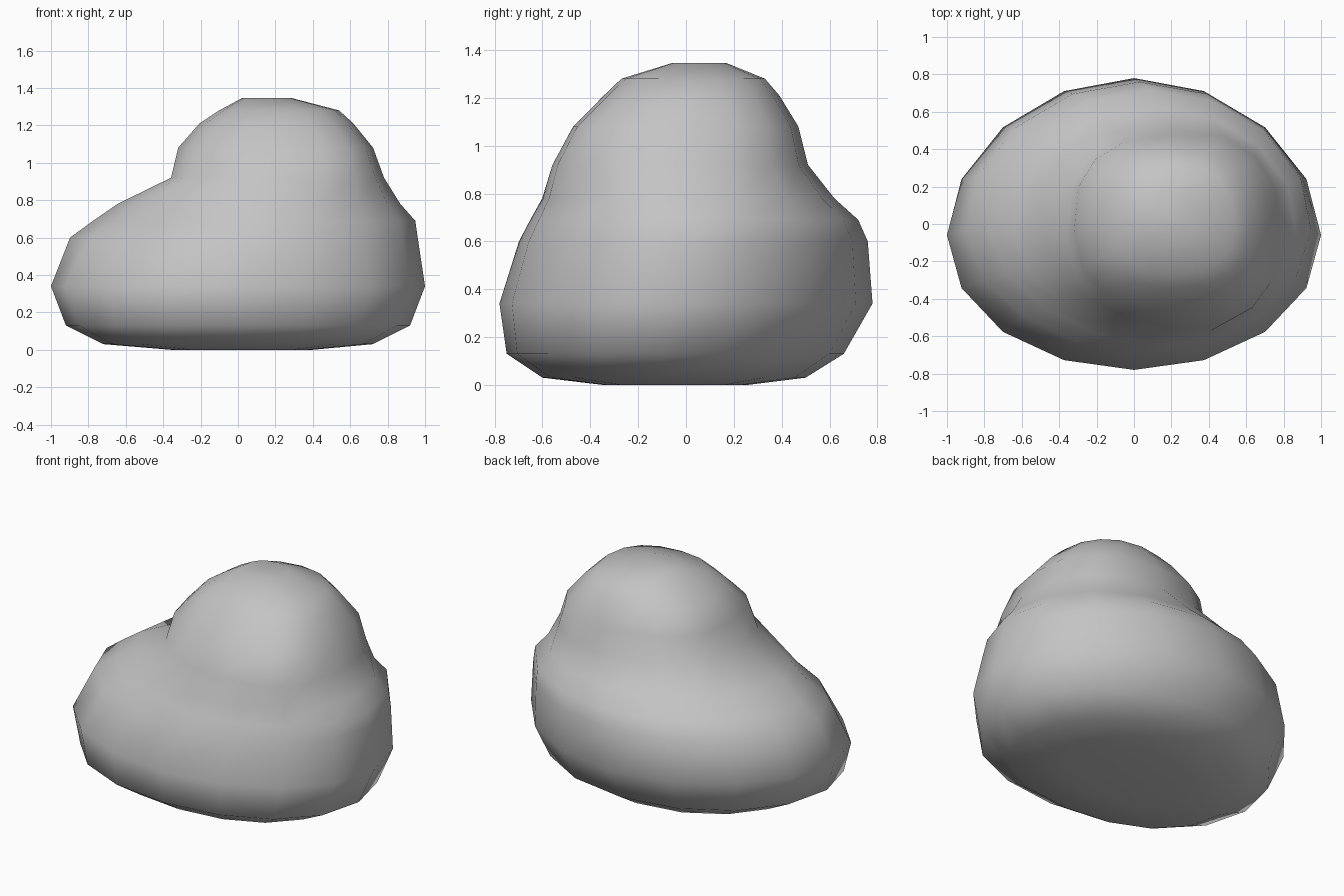
import bpy, bmesh
from math import cos, sin, pi, radians, copysign

cube = bpy.data.objects.get("Cube")
if cube:
    bpy.data.objects.remove(cube, do_unlink=True)

SIDES = 16

# Cross-sections: height, left/right x limits, front/back y limits, squareness, dip
RINGS = [
    (0.00, -0.36, 0.40, -0.35, 0.26, 2, 0),
    (0.03, -0.72, 0.72, -0.60, 0.50, 2.1, 0),
    (0.13, -0.92, 0.92, -0.75, 0.66, 2.05, 0),
    (0.34, -1.00, 1.00, -0.78, 0.78, 1.95, 0),
    (0.60, -0.91, 0.97, -0.72, 0.76, 2, 0.06),
    (0.69, -0.79, 0.96, -0.68, 0.72, 2, 0.08),
    (0.78, -0.66, 0.88, -0.63, 0.62, 2.1, 0.08),
    (0.92, -0.37, 0.79, -0.58, 0.51, 2.5, 0.06),
    (1.08, -0.33, 0.73, -0.49, 0.47, 2.65, 0.05),
    (1.21, -0.21, 0.62, -0.35, 0.39, 2.4, 0.02),
    (1.28, -0.10, 0.54, -0.27, 0.33, 2.3, 0),
    (1.345, 0.02, 0.29, -0.06, 0.17, 2.2, 0),
]

# Grey stone colour
stone = bpy.data.materials.new("stone_grey")
stone.use_nodes = True
colour = (0.55, 0.55, 0.55, 1)
stone.diffuse_color = colour
shader = stone.node_tree.nodes["Principled BSDF"]
shader.inputs["Base Color"].default_value = colour
shader.inputs["Roughness"].default_value = 0.9


def rounded(value, squareness):
    return copysign(abs(value) ** (2 / squareness), value)


def lobe(angle, centre):
    """Smooth weight around one compass direction."""
    return max(0, cos(angle - radians(centre))) ** 4


def add_ring(bm, z, x0, x1, y0, y1, squareness, dip):
    """One rounded cross-section, hollowed at the two front shoulders."""
    verts = []
    for i in range(SIDES):
        a = 2 * pi * i / SIDES
        hollow = dip * (lobe(a, 228) + 0.4 * lobe(a, 322))
        skew = -0.06 * (x1 - x0) / 2 * cos(a) ** 2
        x = (x0 + x1) / 2 + ((x1 - x0) / 2 - hollow) * rounded(cos(a), squareness)
        y = (y0 + y1) / 2 + ((y1 - y0) / 2 - hollow) * rounded(sin(a), squareness)
        verts.append(bm.verts.new((x, y + skew, z)))
    return verts


# Boulder: wide base with a rounded lobe on top
bm = bmesh.new()
loops = [add_ring(bm, *ring) for ring in RINGS]
for low, high in zip(loops, loops[1:]):
    for i in range(SIDES):
        j = (i + 1) % SIDES
        bm.faces.new((low[i], low[j], high[j], high[i]))
bm.faces.new(loops[0][::-1])
bm.faces.new(loops[-1])
for face in bm.faces:
    face.smooth = True
bm.normal_update()

mesh = bpy.data.meshes.new("boulder")
bm.to_mesh(mesh)
bm.free()
mesh.materials.append(stone)
boulder = bpy.data.objects.new("boulder", mesh)
bpy.context.collection.objects.link(boulder)
